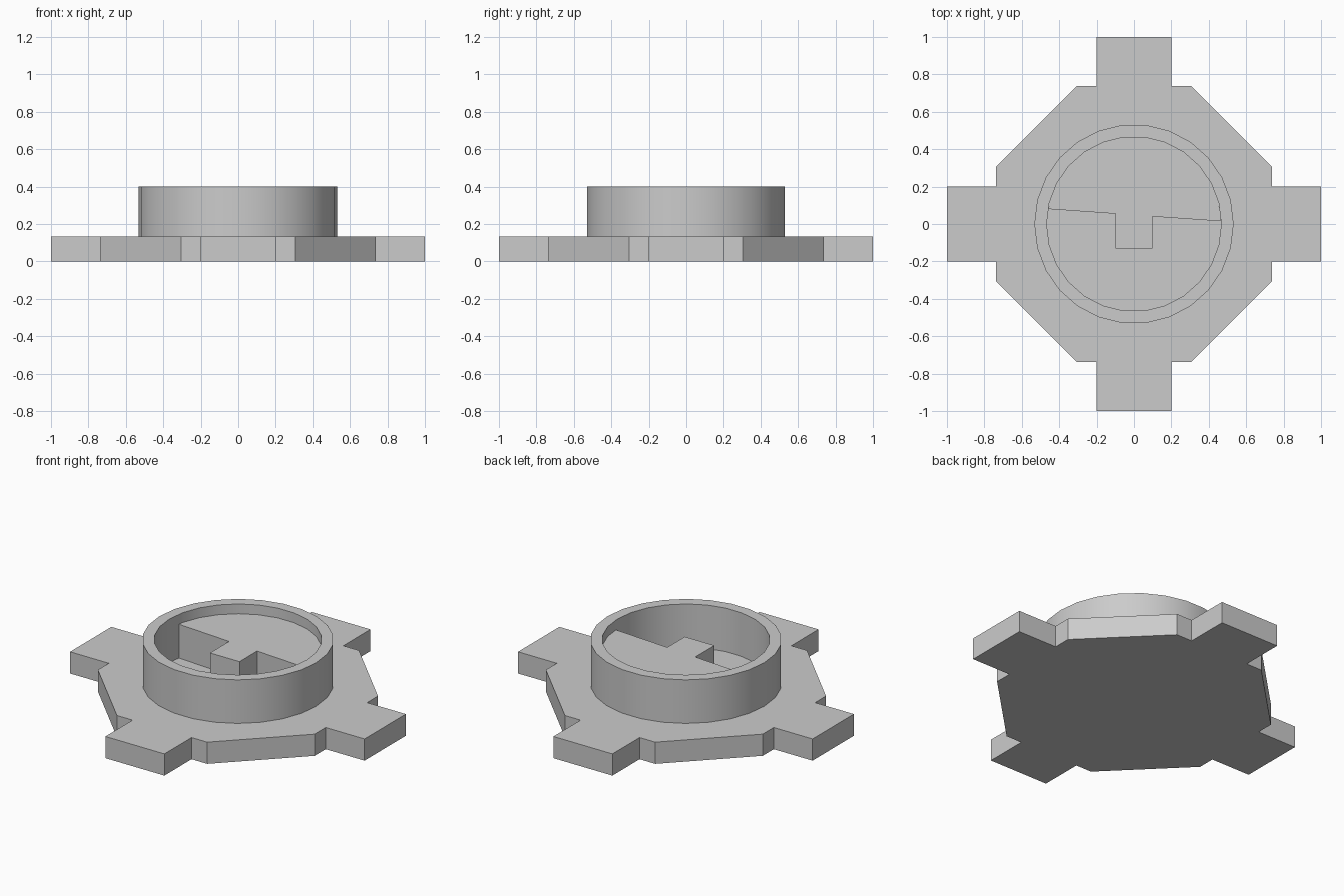
import bpy, bmesh
from math import sin, cos, pi, radians
from mathutils import Matrix, Vector

cube = bpy.data.objects.get("Cube")
if cube:
    bpy.data.objects.remove(cube, do_unlink=True)

grey = bpy.data.materials.new("plain_grey")
grey.use_nodes = True
colour = (0.6, 0.6, 0.6, 1)
grey.diffuse_color = colour
grey.node_tree.nodes["Principled BSDF"].inputs["Base Color"].default_value = colour

BASE_TOP, RING_TOP, INSERT_TOP = 0.133, 0.4, 0.34
OUTER, INNER, SIDES = 0.533, 0.467, 26


def finish(name, bm):
    bmesh.ops.recalc_face_normals(bm, faces=bm.faces)
    mesh = bpy.data.meshes.new(name)
    bm.to_mesh(mesh)
    bm.free()
    mesh.materials.append(grey)
    obj = bpy.data.objects.new(name, mesh)
    bpy.context.collection.objects.link(obj)
    return obj


def prism(name, outline, z0, z1):
    bm = bmesh.new()
    face = bm.faces.new([bm.verts.new((p[0], p[1], z0)) for p in outline])
    top = bmesh.ops.extrude_face_region(bm, geom=[face], use_keep_orig=True)
    verts = [v for v in top["geom"] if isinstance(v, bmesh.types.BMVert)]
    bmesh.ops.translate(bm, verts=verts, vec=(0, 0, z1 - z0))
    return finish(name, bm)


def circle(radius, first=0, last=SIDES):
    return [(radius * cos(2 * pi * i / SIDES), radius * sin(2 * pi * i / SIDES))
            for i in range(first, last)]


# Octagonal base plate with four square lugs
quarter = [(0.737, -0.306), (0.737, -0.2), (1, -0.2),
           (1, 0.2), (0.737, 0.2), (0.737, 0.306)]
outline = [Matrix.Rotation(radians(90 * k), 2) @ Vector(p)
           for k in range(4) for p in quarter]
prism("base_plate", outline, 0, BASE_TOP)

# Round collar wall, open in the middle
bm = bmesh.new()
profile = [(OUTER, BASE_TOP), (OUTER, RING_TOP), (INNER, RING_TOP), (INNER, BASE_TOP)]
loops = [[bm.verts.new((x, y, z)) for x, y in circle(r)] for r, z in profile]
for k in range(4):
    a, b = loops[k], loops[(k + 1) % 4]
    for i in range(SIDES):
        j = (i + 1) % SIDES
        bm.faces.new((a[i], a[j], b[j], b[i]))
collar = finish("collar", bm)
bpy.context.view_layer.objects.active = collar
collar.select_set(True)
bpy.ops.object.shade_smooth_by_angle(angle=radians(30))

# Raised half-round insert with a tongue towards the front
front_edge = [(-0.457, 0.08), (-0.1, 0.055), (-0.1, -0.13),
              (0.1, -0.13), (0.1, 0.04), (0.465, 0.015)]
prism("keyed_insert", circle(INNER, 1, SIDES // 2) + front_edge, BASE_TOP, INSERT_TOP)
